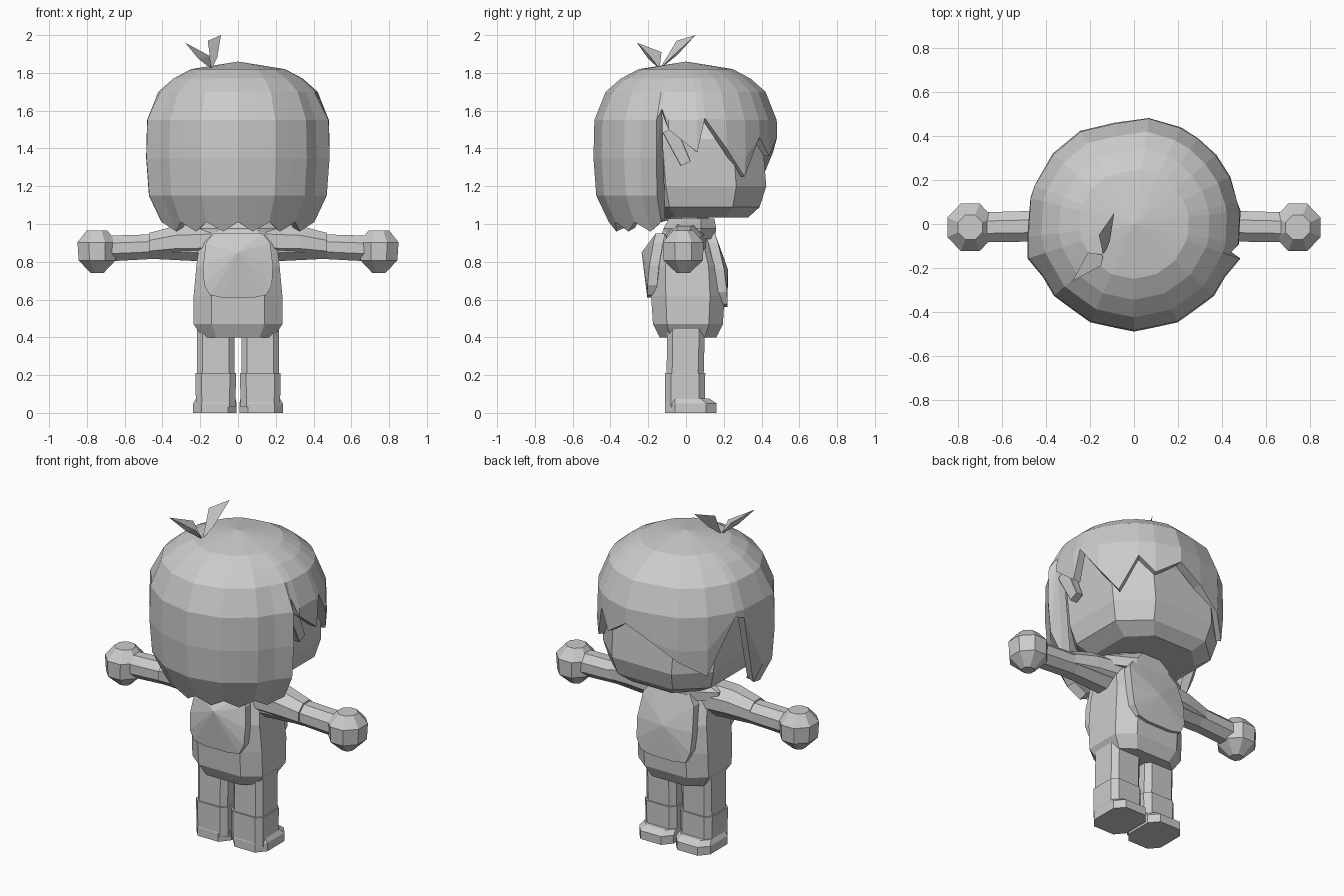
import bpy, bmesh, math
from mathutils import Vector

cube = bpy.data.objects.get("Cube")
if cube:
    bpy.data.objects.remove(cube)

clay = bpy.data.materials.new("light_grey")
clay.use_nodes = True
clay.diffuse_color = (0.6, 0.6, 0.6, 1)
clay.node_tree.nodes["Principled BSDF"].inputs["Base Color"].default_value = (0.6, 0.6, 0.6, 1)


def add(name, verts, faces, recalc=True):
    mesh = bpy.data.meshes.new(name)
    bm = bmesh.new()
    vs = [bm.verts.new(v) for v in verts]
    for f in faces:
        bm.faces.new([vs[i] for i in f])
    if recalc:
        bmesh.ops.recalc_face_normals(bm, faces=bm.faces)
    bm.to_mesh(mesh)
    bm.free()
    mesh.materials.append(clay)
    obj = bpy.data.objects.new(name, mesh)
    bpy.context.collection.objects.link(obj)
    return obj


def loft(name, rings, chamfer=0.586, axis="z", side=1):
    """Capped eight-sided tube; ring = (position, centre a, centre b, half width a, half width b)."""
    k = 1 - chamfer
    corner = [(1, -k), (1, k), (k, 1), (-k, 1), (-1, k), (-1, -k), (-k, -1), (k, -1)]
    verts, faces = [], []
    for t, ca, cb, ra, rb in rings:
        for u, v in corner:
            a, b = ca + ra * u, cb + rb * v
            p = (a, b, t) if axis == "z" else (t, a, b)
            verts.append((p[0] * side, p[1], p[2]))
    for o in range(0, len(verts) - 8, 8):
        for i in range(8):
            j = (i + 1) % 8
            faces.append((o + i, o + j, o + 8 + j, o + 8 + i))
    faces.append(range(8))
    faces.append(range(len(verts) - 8, len(verts)))
    return add(name, verts, faces)


# Hair shell: each column is (angle, bottom height, radius scale)
fringe = [(-16, 1.61), (-11, 1.5), (7, 1.38), (12, 1.56), (26, 1.4), (40, 1.25),
          (53, 1.46), (64, 1.36), (82, 1.46), (101, 1.38), (120, 1.28), (139, 1.19),
          (159, 1.52), (166, 1.5), (187, 1.03)]
columns = [(angle, bottom, 0.96 if angle == 101 else 1) for angle, bottom in fringe]
for i in range(13):
    scale = 1.04 if i in (0, 12) else 0.98 if i % 2 else 1
    columns.append((198 + 12 * i, 0.96 if i % 2 else 1.01, scale))
rows = [(1.86, 0), (1.82, 0.25), (1.77, 0.345), (1.7, 0.425), (1.55, 0.485), (1.35, 0.49),
        (1.15, 0.475), (0.94, 0.375)]


def radius_at(z):
    for (z1, r1), (z2, r2) in zip(rows, rows[1:]):
        if z >= z2:
            return r1 + (r2 - r1) * (z1 - z) / (z1 - z2)
    return rows[-1][1]


verts, faces = [], []
for angle, bottom, scale in columns:
    for z, _ in rows:
        z = max(z, bottom)
        # The flared columns only flare below the crown
        r = radius_at(z) * (min(scale, 1) if z > 1.6 else scale)
        verts.append((r * math.cos(math.radians(angle)), r * math.sin(math.radians(angle)), z))
n = len(rows)
for c in range(len(columns)):
    d = (c + 1) % len(columns)
    for r in range(n - 1):
        faces.append((c * n + r, c * n + r + 1, d * n + r + 1, d * n + r))
hair = add("hair", verts, faces, recalc=False)
bm = bmesh.new()
bm.from_mesh(hair.data)
bmesh.ops.remove_doubles(bm, verts=bm.verts, dist=0.0005)
bm.to_mesh(hair.data)
bm.free()
shell = hair.modifiers.new("thickness", "SOLIDIFY")
shell.thickness = 0.05
shell.offset = -1

# Hair lock beside the ear
lock = loft("hair_lock", [(-0.1, 0, 0, 0.022, 0.03), (0.1, 0, 0, 0.03, 0.04)], 0.1)
lock.location = (0.41, -0.045, 1.41)
lock.rotation_euler = (0.45, 0, 0)

# Two folded leaves on the crown
base = (-0.14, -0.14, 1.82)
for name, tip, s1, s2 in [
        ("crown_leaf_front", (-0.28, -0.26, 1.96), (-0.21, -0.13, 1.91), (-0.15, -0.19, 1.89)),
        ("crown_leaf_back", (-0.09, 0.05, 2.0), (-0.16, -0.05, 1.97), (-0.11, -0.08, 1.88))]:
    mid = (Vector(base) + Vector(tip)) / 2 + Vector((0, 0, -0.015))
    add(name, [base, s1, tip, s2, mid], [(0, 1, 4), (1, 2, 4), (2, 3, 4), (3, 0, 4), (0, 3, 2, 1)])

# Head and neck
loft("head", [(1.035, 0, 0.08, 0.25, 0.25), (1.09, 0, 0.08, 0.34, 0.31),
              (1.2, 0, 0.08, 0.37, 0.345), (1.45, 0, 0.06, 0.38, 0.345),
              (1.68, 0, 0, 0.28, 0.28)], 0.46)
loft("neck", [(0.9, 0, 0.01, 0.13, 0.11), (1.06, 0, 0.02, 0.12, 0.1)])

# Torso and collar
loft("torso", [(0.4, 0, 0.01, 0.19, 0.15), (0.47, 0, 0.01, 0.235, 0.185),
               (0.62, 0, 0.01, 0.235, 0.195), (0.78, 0, 0.005, 0.22, 0.19),
               (0.9, 0, 0.0, 0.205, 0.15), (0.97, 0, 0.0, 0.17, 0.12)], 0.4)
loft("collar", [(0.92, 0, 0.02, 0.28, 0.13), (0.975, 0, 0.02, 0.27, 0.14),
                (1.03, 0, 0.03, 0.15, 0.12)])


def bib(name, direction, heights, apex_y, apex_z):
    """Rounded panel fanning out from a raised middle point."""
    top, bottom, top_y, bottom_y = heights
    outline = []
    for w, f in [(0.13, 1), (0.17, 0.85), (0.185, 0.5), (0.18, 0.2), (0.15, 0.04), (0.08, 0)]:
        y = bottom_y + (top_y - bottom_y) * f ** 2
        outline.append((w, direction * y, bottom + (top - bottom) * f))
    outline += [(-x, y, z) for x, y, z in reversed(outline)]
    m = len(outline)
    inner = [(x, y - direction * 0.05, z) for x, y, z in outline]
    faces = [(i, (i + 1) % m, 2 * m) for i in range(m)]
    faces += [(i, (i + 1) % m, m + (i + 1) % m, m + i) for i in range(m)]
    faces.append(range(m, 2 * m))
    add(name, outline + inner + [(0, direction * apex_y, apex_z)], faces)


bib("back_panel", -1, (0.95, 0.61, 0.16, 0.205), 0.235, 0.85)
bib("belly_panel", 1, (0.96, 0.56, 0.15, 0.22), 0.222, 0.76)

# Arms, hands, legs and feet on both sides
for side, word in ((1, "left"), (-1, "right")):
    loft(word + "_arm", [(0.14, -0.01, 0.88, 0.09, 0.08), (0.45, -0.01, 0.88, 0.07, 0.065),
                         (0.7, -0.015, 0.87, 0.068, 0.068)], axis="x", side=side)
    loft(word + "_sleeve", [(0.14, 0, 0.91, 0.11, 0.09), (0.33, -0.01, 0.905, 0.095, 0.085),
                            (0.47, -0.015, 0.885, 0.076, 0.068)], axis="x", side=side)
    hand = loft(word + "_hand", [(-0.112, 0, 0, 0.035, 0.035), (-0.045, 0, 0, 0.098, 0.105),
                                 (0.05, 0, 0, 0.104, 0.108), (0.112, 0, 0, 0.055, 0.055)])
    hand.location = (0.746 * side, -0.015, 0.853)
    x = 0.118 * side
    loft(word + "_leg", [(0.18, x, -0.005, 0.1, 0.098), (0.45, x, 0, 0.1, 0.1)], 0.3)
    loft(word + "_boot", [(0.03, x, -0.005, 0.105, 0.105), (0.21, x, -0.005, 0.107, 0.107)], 0.3)
    loft(word + "_foot", [(0, x + 0.005 * side, 0.025, 0.115, 0.137),
                          (0.05, x + 0.005 * side, 0.025, 0.115, 0.137),
                          (0.075, x, 0.01, 0.105, 0.115)], 0.4)
